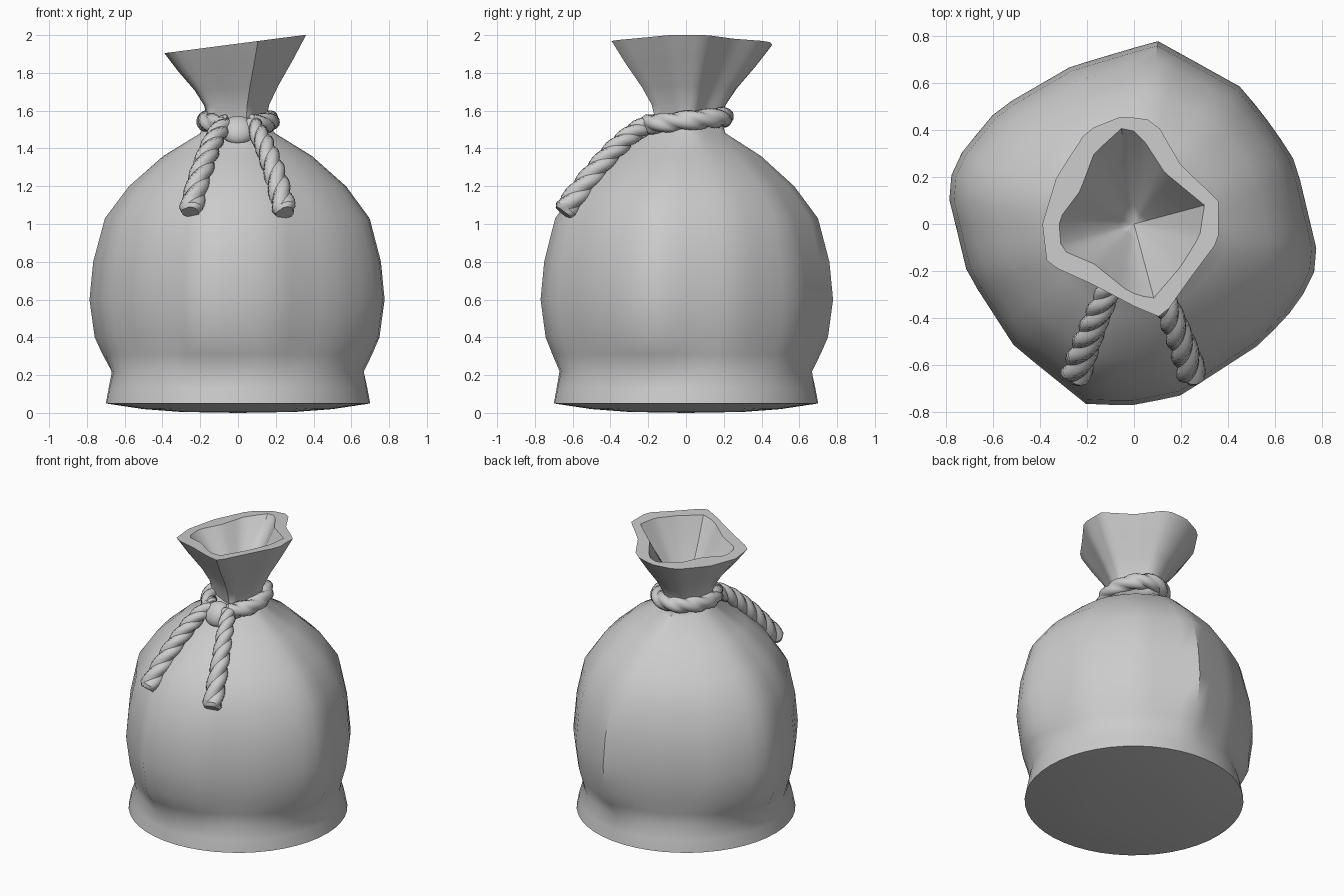
import bpy, bmesh
from math import sin, cos, pi, radians
from mathutils import Vector

if "Cube" in bpy.data.objects:
    bpy.data.objects.remove(bpy.data.objects["Cube"])

N = 48

# Plan outlines: belly and the ragged mouth (outer and inner lip)
BELLY = [(.1, .78), (.46, .58), (.6, .4), (.69, .26), (.79, -.16), (.70, -.34), (.54, -.51), (.2, -.73),
         (.01, -.77), (-.2, -.77), (-.51, -.52), (-.71, -.21), (-.8, .16), (-.73, .31), (-.58, .49), (-.27, .67)]
MOUTH = [(-.05, .46), (.09, .44), (.2, .25), (.36, .1), (.36, -.07), (.24, -.23), (.12, -.40), (0, -.35),
         (-.17, -.26), (-.37, -.17), (-.39, 0), (-.33, .2), (-.2, .4)]
LIP = [(-.05, .41), (.02, .39), (.13, .22), (.30, .08), (.28, -.05), (.2, -.18), (.08, -.32), (-.02, -.29),
       (-.17, -.17), (-.31, -.11), (-.32, .02), (-.23, .14), (-.17, .3)]


def radius(outline, a):
    """Distance from the origin to a closed outline in direction a."""
    d = Vector((cos(a), sin(a)))
    best = 0
    for i, p in enumerate(outline):
        p, q = Vector(p), Vector(outline[(i + 1) % len(outline)])
        e = q - p
        den = d.x * e.y - d.y * e.x
        if abs(den) < 1e-9:
            continue
        r = (p.x * e.y - p.y * e.x) / den
        s = (p.x * d.y - p.y * d.x) / den
        if r > 0 and -1e-6 <= s <= 1 + 1e-6:
            best = max(best, r)
    return best


def loft(name, rings, start=None, end=None, angle=40):
    """Skin a list of rings; close the ends with a fan to a point."""
    bm = bmesh.new()
    rows = [[bm.verts.new(p) for p in ring] for ring in rings]
    n = len(rows[0])
    for a, b in zip(rows, rows[1:]):
        for i in range(n):
            j = (i + 1) % n
            bm.faces.new((a[i], a[j], b[j], b[i]))
    for row, tip in ((rows[0], start), (rows[-1], end)):
        c = bm.verts.new(tip)
        for i in range(n):
            bm.faces.new((c, row[i], row[(i + 1) % n]))
    bmesh.ops.recalc_face_normals(bm, faces=bm.faces)
    me = bpy.data.meshes.new(name)
    bm.to_mesh(me)
    bm.free()
    ob = bpy.data.objects.new(name, me)
    bpy.context.collection.objects.link(ob)
    bpy.ops.object.select_all(action='DESELECT')
    ob.select_set(True)
    bpy.context.view_layer.objects.active = ob
    bpy.ops.object.shade_smooth_by_angle(angle=radians(angle))
    return ob


# Sack: each row is height, then weights of circle, belly, mouth and lip
ROWS = [(.005, .3, 0, 0, 0), (.02, .5, 0, 0, 0), (.05, .70, 0, 0, 0), (.13, .685, 0, 0, 0),
        (.22, .5, .22, 0, 0), (.31, .18, .685, 0, 0),
        (.40, 0, .965, 0, 0), (.6, 0, 1, 0, 0), (.8, 0, .975, 0, 0), (1.03, .1, .77, 0, 0),
        (1.2, .15, .545, 0, 0), (1.36, .15, .29, .05, 0), (1.48, .05, .12, .15, 0), (1.55, 0, 0, .41, 0),
        (1.63, 0, 0, .46, 0), (1.72, 0, 0, .59, 0), (1.84, 0, 0, .81, 0), (1.955, 0, 0, 1, 0),
        (1.955, 0, 0, 0, 1), (1.82, 0, 0, 0, .72), (1.7, 0, 0, 0, .42), (1.62, 0, 0, 0, .2)]
rings = []
for z, c, b, m, l in ROWS:
    ring = []
    for i in range(N):
        a = 2 * pi * i / N
        r = c + b * radius(BELLY, a) + m * radius(MOUTH, a) + l * radius(LIP, a)
        x = r * cos(a)
        tilt = .13 * x * max(0, min(1, (z - 1.6) / .3))
        ring.append((x, r * sin(a), min(2, z + tilt)))
    rings.append(ring)
loft("sack", rings, (0, 0, 0), (0, 0, 1.56))


def rope(name, path, ref, r0, r1, turns, sides=18):
    """Three-strand twisted rope along a list of points."""
    rings, n = [], len(path)
    for k, p in enumerate(path):
        t = (path[min(k + 1, n - 1)] - path[max(k - 1, 0)]).normalized()
        u = (ref - t * ref.dot(t)).normalized()
        v = t.cross(u)
        f = k / (n - 1)
        R = r0 + (r1 - r0) * f
        if k in (0, n - 1):
            R *= .75
        ring = []
        for i in range(sides):
            a = 2 * pi * i / sides
            s = R * (.8 + .22 * abs(cos(1.5 * a)))
            b = a + 2 * pi * turns * f
            ring.append(p + (u * cos(b) + v * sin(b)) * s)
        rings.append(ring)
    return loft(name, rings, path[0], path[-1], 35)


def bezier(pts, n):
    a, b, c, d = map(Vector, pts)
    return [a * (1 - t) ** 3 + b * 3 * t * (1 - t) ** 2 + c * 3 * t * t * (1 - t) + d * t ** 3
            for t in (i / n for i in range(n + 1))]


# Rope collar around the neck, open at the front where the knot sits
collar = []
for i in range(61):
    a = radians(-70 + 320 * i / 60)
    collar.append(Vector((.168 * cos(a), .21 * sin(a) - .01, 1.545 + .1 * sin(a) * .2)))
rope("rope_collar", collar, Vector((0, 0, 1)), .054, .054, 3)

# Two hanging tails
for side, label in ((-1, "left"), (1, "right")):
    pts = [(side * .07, -.2, 1.53), (side * .14, -.35, 1.46),
           (side * .2, -.48, 1.28), (side * .25, -.65, 1.06)]
    rope("rope_tail_" + label, bezier(pts, 36), Vector((1, 0, 0)), .05, .067, 2.2)

# Knot
bpy.ops.mesh.primitive_uv_sphere_add(segments=16, ring_count=10, location=(0, -.225, 1.495))
knot = bpy.context.object
knot.name = "knot"
knot.scale = (.09, .06, .085)
knot.rotation_euler = (radians(-35), 0, 0)
bpy.ops.object.shade_smooth()
